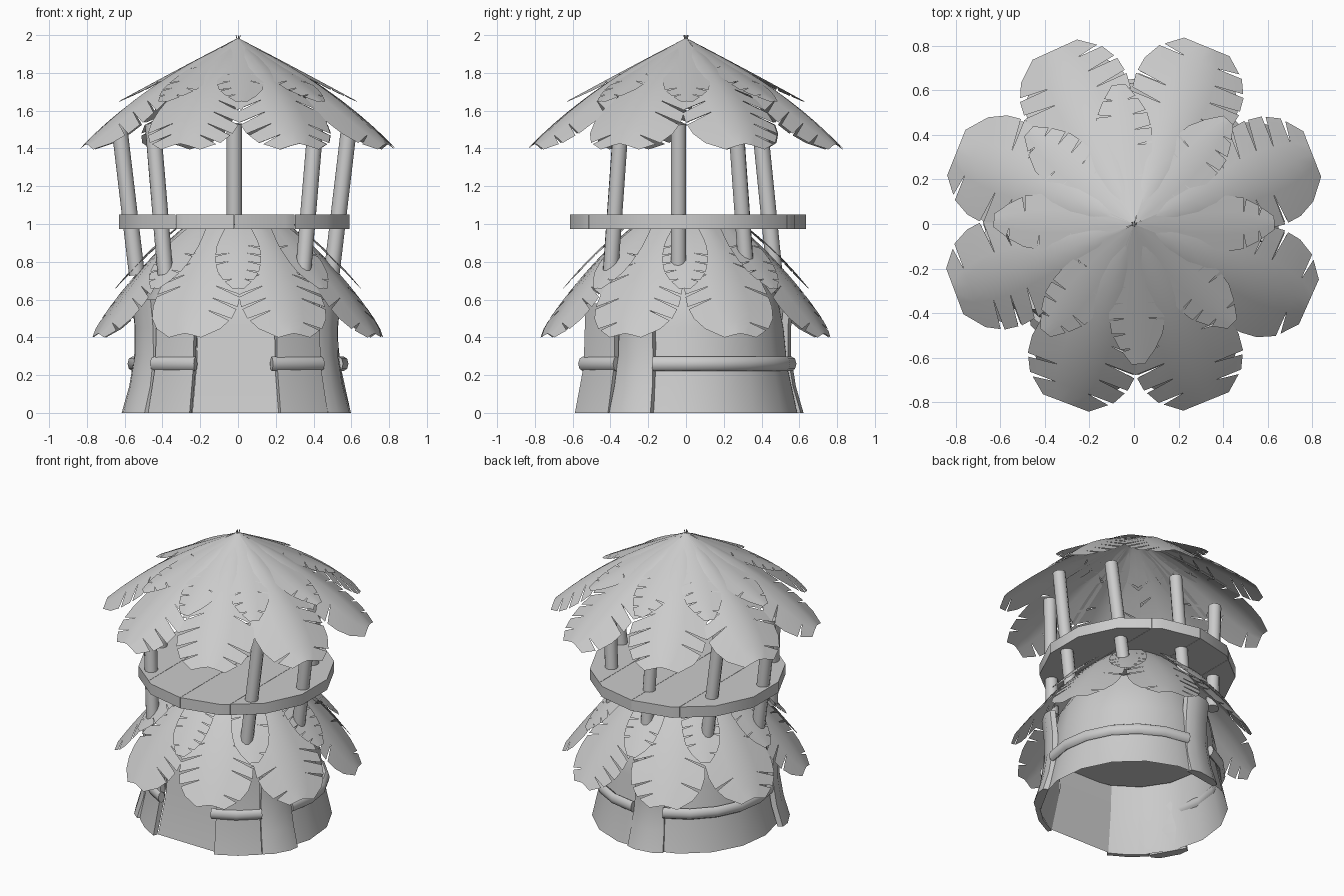
import bpy, bmesh, math, random
from mathutils import Vector

if "Cube" in bpy.data.objects:
    bpy.data.objects.remove(bpy.data.objects["Cube"])

random.seed(4)


def finish(bm, name):
    bmesh.ops.remove_doubles(bm, verts=bm.verts, dist=0.0001)
    me = bpy.data.meshes.new(name)
    bm.to_mesh(me)
    bm.free()
    ob = bpy.data.objects.new(name, me)
    bpy.context.collection.objects.link(ob)
    bpy.ops.object.select_all(action='DESELECT')
    ob.select_set(True)
    bpy.context.view_layer.objects.active = ob
    bpy.ops.object.shade_smooth_by_angle(angle=math.radians(50))
    return ob


def polar(r, deg, z):
    a = math.radians(deg)
    return Vector((r * math.cos(a), r * math.sin(a), z))


def sweep(name, profile, a0, a1, steps, closed=False):
    """Revolve an (r, z) profile between two angles; closed profiles get end caps."""
    bm = bmesh.new()
    rings = [[bm.verts.new(polar(r, a0 + (a1 - a0) * i / steps, z)) for r, z in profile]
             for i in range(steps + 1)]
    n = len(profile)
    for a, b in zip(rings, rings[1:]):
        for j in range(n if closed else n - 1):
            k = (j + 1) % n
            bm.faces.new((a[j], b[j], b[k], a[k]))
    if closed:
        bm.faces.new(rings[0])
        bm.faces.new(rings[-1][::-1])
    bmesh.ops.recalc_face_normals(bm, faces=bm.faces)
    return finish(bm, name)


def leaf(name, path, widths, deg, droop):
    """Folded leaf along a quadratic curve, with slits torn into its edges."""
    p0, p1, p2 = [Vector(p) for p in path]
    bm = bmesh.new()
    n = len(widths) - 1
    a = math.radians(deg)

    def pt(t, s, side):
        i = min(int(t * n), n - 1)
        w = s * (widths[i] + (widths[i + 1] - widths[i]) * (t * n - i))
        r, z = p0 * (1 - t) ** 2 + p1 * 2 * t * (1 - t) + p2 * t * t
        v = polar(r, deg, z - droop * (w / 0.25) ** 1.25)
        return v + Vector((-math.sin(a), math.cos(a), 0)) * side * w

    for side in (-1, 1):
        for i in range(n):
            t0, t1 = i / n, (i + 1) / n
            slit = 0.02 if i > 2 and random.random() < 0.7 else 0
            quads = [[(t0, 0), (t1, 0), (t1, .4), (t0, .4)],
                     [(t0, .4), (t1, .4), (t1, 1), (t0 + slit, 1)]]
            for q in quads:
                vs = [bm.verts.new(pt(t, s, side)) for t, s in q]
                bm.faces.new(vs if side < 0 else vs[::-1])
    return finish(bm, name)


big_w = [0, .045, .09, .135, .175, .21, .238, .25, .24, .2, .11]
small_w = [0, .03, .06, .09, .11, .122, .125, .115, .08, .03]
low_w = [.09, .12, .15, .18, .2, .22, .235, .24, .225, .18, .09]

# Leaf roof and leaf skirt, each with a wide layer and a narrow layer on top
for i in range(8):
    a = 22.5 + 45 * i
    j = random.uniform(-2, 2)
    leaf("roof_leaf", [(0, 1.975), (.5, 1.775), (.86, 1.425)], big_w, a + j, .085)
    leaf("roof_top_leaf", [(0, 1.985), (.32, 1.82), (.63, 1.65)], small_w, a - 20 + j * 2, .04)
    leaf("skirt_leaf", [(.28, 1.0), (.53, .8), (.79, .42)], low_w, a + j, .075)
    leaf("skirt_top_leaf", [(.30, 1.0), (.48, .87), (.65, .66)],
         [.06, .08, .1, .115, .12, .12, .11, .08, .03], a - 22 + j, .035)

# Small stems at the tip of the roof
for i in range(5):
    bm = bmesh.new()
    bmesh.ops.create_cone(bm, cap_ends=True, segments=5, radius1=.004, radius2=.002, depth=.05)
    d = polar(.3, 72 * i, 1).normalized()
    for v in bm.verts:
        v.co = d.to_track_quat('Z', 'Y') @ v.co + Vector((0, 0, 1.957)) + d * .02
    finish(bm, "roof_stem")

# Wall with dome hidden under the skirt, and flat front door panel
wall = [(.6, 0), (.545, .25), (.525, .45), (.49, .62), (.28, .98)]
sweep("wall", wall, -68, 246, 15)
bm = bmesh.new()
rows = [[bm.verts.new(polar(r - .005, a, z)) for a in (246, 292)] for r, z in wall]
for a, b in zip(rows, rows[1:]):
    bm.faces.new((a[0], a[1], b[1], b[0]))
finish(bm, "door_panel")

# Thicker wall boards on both sides of the door
jamb = [(.63, 0), (.58, .25), (.57, .58), (.54, .58), (.545, .25), (.6, 0)]
for a0, a1 in ((221, 246), (291, 319)):
    sweep("door_jamb", jamb, a0, a1, 2, True)

# Ceiling inside the wall
bm = bmesh.new()
bmesh.ops.create_circle(bm, cap_ends=True, segments=16, radius=.5)
for v in bm.verts:
    v.co.z = .44
finish(bm, "ceiling")

# Wide flared pillars
for a, push in ((-29, 0), (209, .02), (99, -.02)):
    out = polar(1, a, 0)
    side = polar(1, a + 90, 0)
    bm = bmesh.new()
    rings = []
    for r, z, w in ((.625, 0, .125), (.585, .14, .115), (.56, .3, .105), (.56, .45, .1), (.575, .6, .1)):
        sec = [(-.045, -1), (-.01, -1), (.015, -.5), (.015, .5), (-.01, 1), (-.045, 1)]
        rings.append([bm.verts.new(out * (r + d + push) + side * (s * w) + Vector((0, 0, z)))
                      for d, s in sec])
    for p, q in zip(rings, rings[1:]):
        for j in range(6):
            k = (j + 1) % 6
            bm.faces.new((p[j], p[k], q[k], q[j]))
    bm.faces.new(rings[0][::-1])
    bm.faces.new(rings[-1])
    bmesh.ops.recalc_face_normals(bm, faces=bm.faces)
    finish(bm, "pillar")

# Rounded rail around the wall, broken by the pillars and the door
def rail(r):
    return [(r + .025 * math.cos(t * math.pi / 4), .26 + .038 * math.sin(t * math.pi / 4))
            for t in range(8)]


for a0, a1, n, r in ((-18, 88, 6, .56), (110, 198, 5, .56), (219, 247, 2, .575), (288, 320, 2, .575)):
    sweep("wall_rail", rail(r), a0, a1, n, True)

# Platform of four planks, cut from a disc
cuts = [-.66, -.33, -.02, .3, .64]
for x0, x1 in zip(cuts, cuts[1:]):
    bm = bmesh.new()
    bmesh.ops.create_cone(bm, cap_ends=True, segments=14, radius1=.625, radius2=.625, depth=.075)
    for v in bm.verts:
        v.co += Vector((-.02, .01, 1.012))
    for x, s in ((x0 + .001, -1), (x1 - .001, 1)):
        r = bmesh.ops.bisect_plane(bm, geom=bm.verts[:] + bm.edges[:] + bm.faces[:],
                                   plane_co=(x, 0, 0), plane_no=(s, 0, 0), clear_outer=True)
        edges = [e for e in r["geom_cut"] if isinstance(e, bmesh.types.BMEdge)]
        if edges:
            bmesh.ops.edgeloop_fill(bm, edges=edges)
    bmesh.ops.recalc_face_normals(bm, faces=bm.faces)
    finish(bm, "platform_plank")

# Seven posts around the platform, leaving the front open
for i in range(7):
    a = math.radians(-45 + 45 * i)
    c, s = math.cos(a), math.sin(a)
    lo = Vector((-.02 + .515 * c, -.04 + .51 * s, .73))
    hi = Vector((-.02 + .61 * c, -.04 + .43 * s, 1.53))
    bm = bmesh.new()
    bmesh.ops.create_cone(bm, cap_ends=True, segments=10, radius1=.042, radius2=.042,
                          depth=(hi - lo).length)
    q = (hi - lo).to_track_quat('Z', 'Y')
    for v in bm.verts:
        v.co = q @ v.co + (hi + lo) / 2
    finish(bm, "post")
